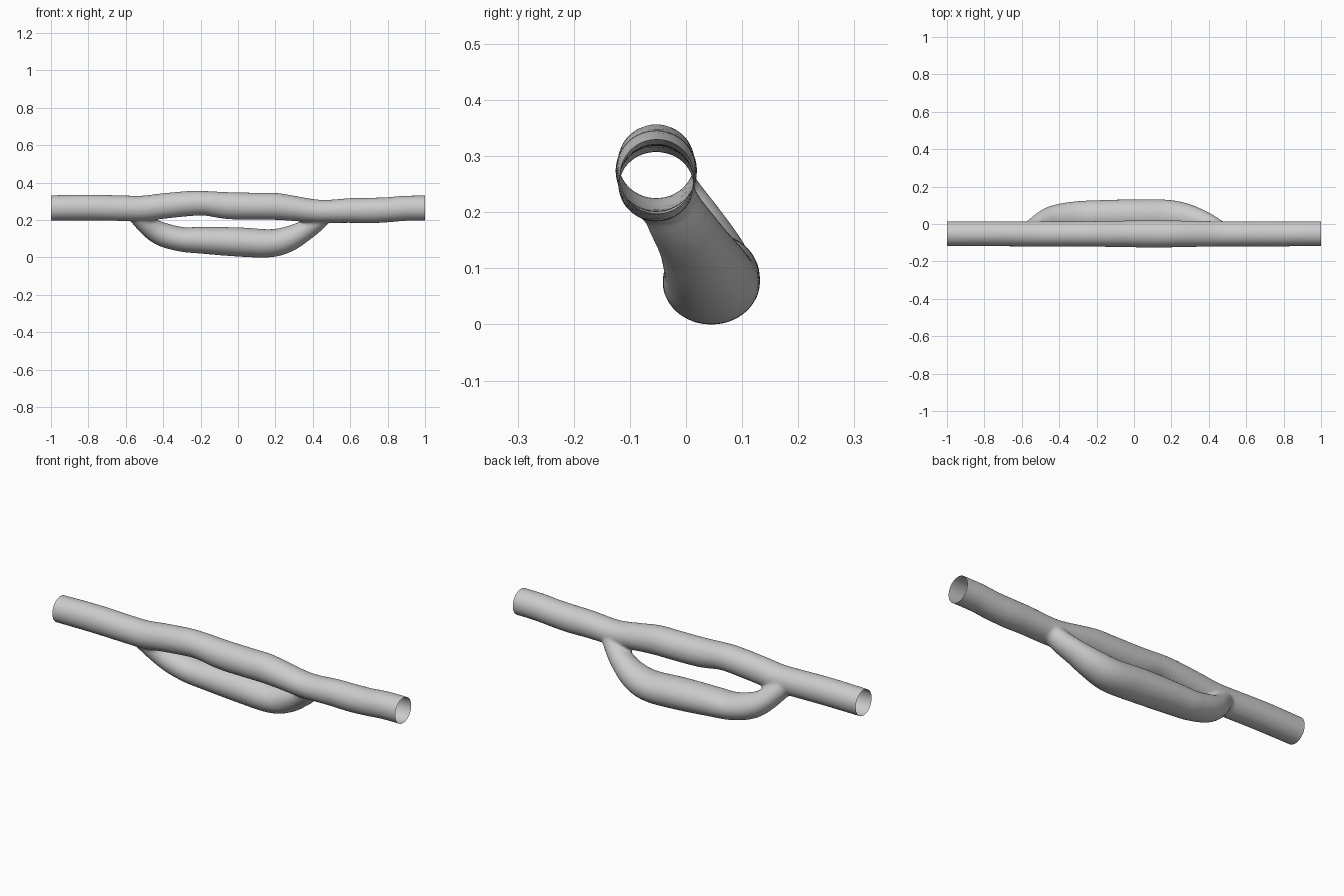
import bpy, bmesh
from math import sin, cos, pi
from mathutils import Vector

if "Cube" in bpy.data.objects:
    bpy.data.objects.remove(bpy.data.objects["Cube"])

# Each station: x, y, z of the centreline, half width, half height
MAIN = [(-1.06, -.052, .268, .067, .067), (-.8, -.052, .271, .067, .069),
        (-.6, -.053, .267, .067, .068), (-.5, -.053, .267, .068, .068),
        (-.4, -.053, .279, .067, .068), (-.25, -.053, .293, .068, .067),
        (-.17, -.053, .293, .069, .066), (-.05, -.053, .281, .071, .072),
        (.1, -.053, .278, .073, .072), (.2, -.053, .277, .072, .072),
        (.3, -.053, .266, .070, .067), (.4, -.053, .253, .068, .063),
        (.48, -.053, .250, .067, .062), (.6, -.053, .255, .067, .066),
        (.7, -.053, .255, .068, .068), (.8, -.053, .259, .067, .067),
        (.9, -.052, .267, .067, .067), (1.06, -.052, .268, .067, .067)]
BRANCH = [(-.55, -.035, .245, .054, .050), (-.47, .014, .165, .066, .056),
          (-.40, .034, .126, .073, .064), (-.3, .042, .101, .080, .066),
          (-.2, .044, .096, .083, .071), (0, .046, .087, .086, .078),
          (.17, .044, .080, .086, .075), (.27, .036, .103, .076, .068),
          (.36, .012, .149, .063, .055), (.42, -.015, .193, .056, .050),
          (.47, -.040, .240, .048, .045)]


def smooth_path(pts, steps=8):
    """Catmull-Rom samples through the stations."""
    p = [Vector(q) for q in pts]
    p = [p[0] * 2 - p[1]] + p + [p[-1] * 2 - p[-2]]
    out = []
    for i in range(1, len(p) - 2):
        a, b, c, d = p[i - 1:i + 3]
        for s in range(steps):
            t = s / steps
            out.append((b * 2 + (c - a) * t + (a * 2 - b * 5 + c * 4 - d) * t * t
                        + (b * 3 - a - c * 3 + d) * t ** 3) * .5)
    return out + [p[-2]]


def tube(name, stations, sides=40):
    """Closed tube swept along the stations."""
    pts = smooth_path(stations)
    bm = bmesh.new()
    rings = []
    for i, q in enumerate(pts):
        tan = Vector(pts[min(i + 1, len(pts) - 1)][:3]) - Vector(pts[max(i - 1, 0)][:3])
        tan.normalize()
        side = Vector((0, 1, 0))
        side = (side - tan * side.dot(tan)).normalized()
        up = tan.cross(side)
        rings.append([bm.verts.new(Vector(q[:3]) + side * (q[3] * cos(a)) + up * (q[4] * sin(a)))
                      for a in (2 * pi * k / sides for k in range(sides))])
    for r, s in zip(rings, rings[1:]):
        for k in range(sides):
            n = (k + 1) % sides
            bm.faces.new((r[k], r[n], s[n], s[k]))
    bm.faces.new(rings[0])
    bm.faces.new(rings[-1])
    bmesh.ops.recalc_face_normals(bm, faces=bm.faces[:])
    me = bpy.data.meshes.new(name)
    bm.to_mesh(me)
    bm.free()
    ob = bpy.data.objects.new(name, me)
    bpy.context.collection.objects.link(ob)
    return ob


pipe = tube("branched_pipe", MAIN)
branch = tube("bypass_branch", BRANCH)

# Fuse the two tubes and blend the junctions
mod = pipe.modifiers.new("join", 'BOOLEAN')
mod.operation = 'UNION'
mod.solver = 'EXACT'
mod.object = branch
mod = pipe.modifiers.new("blend", 'REMESH')
mod.mode = 'VOXEL'
mod.voxel_size = .008
mod = pipe.modifiers.new("soften", 'SMOOTH')
mod.factor = .5
mod.iterations = 6
bpy.context.view_layer.update()
fused = bpy.data.meshes.new_from_object(pipe.evaluated_get(bpy.context.evaluated_depsgraph_get()))
pipe.modifiers.clear()
pipe.data = fused
bpy.data.objects.remove(branch)

# Trim both ends open and rest the pipe on the ground
bm = bmesh.new()
bm.from_mesh(fused)
for sx in (-1, 1):
    bmesh.ops.bisect_plane(bm, geom=bm.verts[:] + bm.edges[:] + bm.faces[:],
                           plane_co=(sx, 0, 0), plane_no=(sx, 0, 0), clear_outer=True)
low = min(v.co.z for v in bm.verts)
bmesh.ops.translate(bm, verts=bm.verts[:], vec=(0, 0, -low))
for f in bm.faces:
    f.smooth = True
bm.to_mesh(fused)
bm.free()
